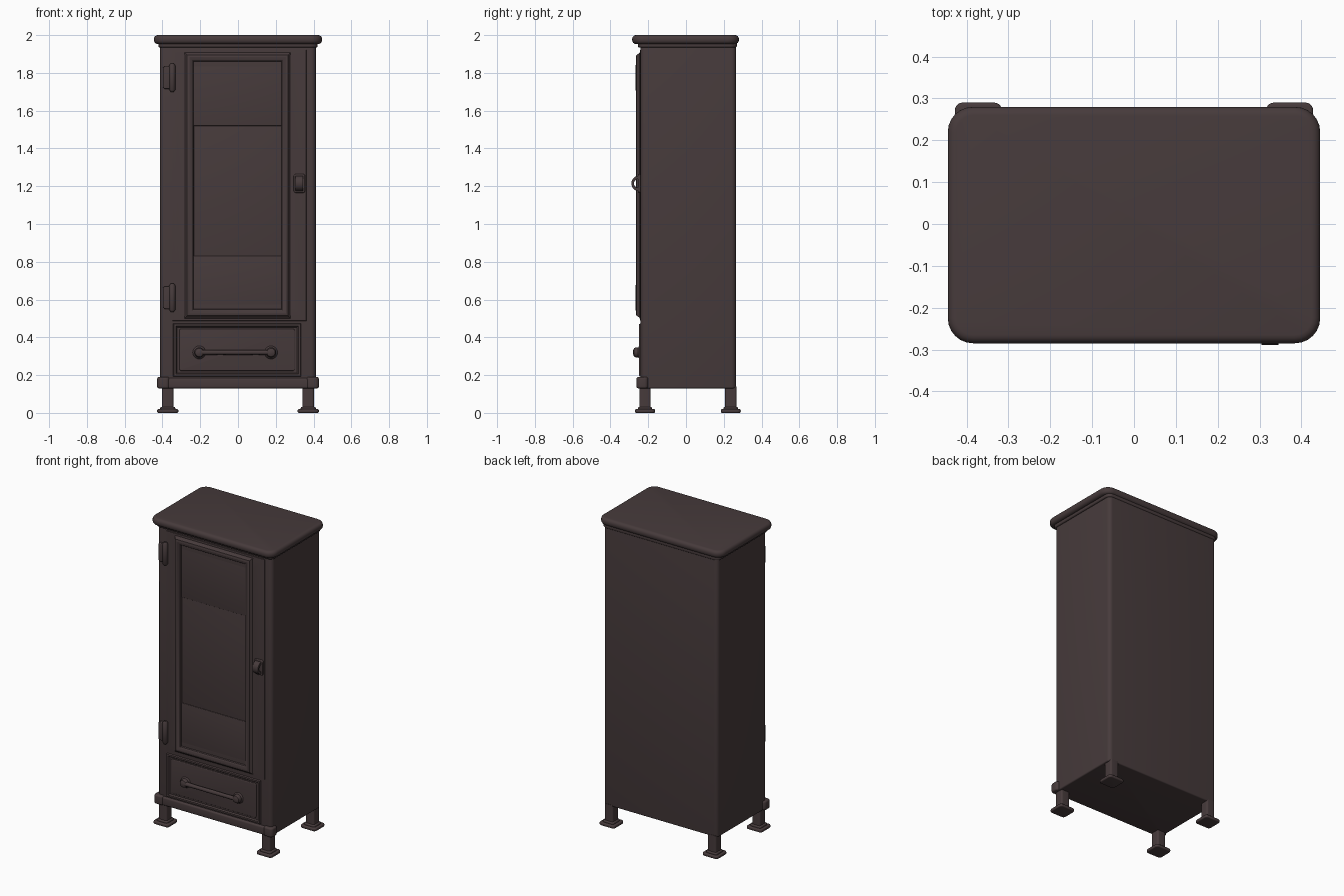
import bpy, bmesh, math
from mathutils import Vector

cube = bpy.data.objects.get("Cube")
if cube:
    bpy.data.objects.remove(cube, do_unlink=True)

COLOR = (0.062, 0.043, 0.044, 1)
paint = bpy.data.materials.new("dark brown")
paint.use_nodes = True
paint.diffuse_color = COLOR
bsdf = paint.node_tree.nodes["Principled BSDF"]
bsdf.inputs["Base Color"].default_value = COLOR
bsdf.inputs["Roughness"].default_value = 0.8


def finish(name, bm, angle=40):
    bmesh.ops.recalc_face_normals(bm, faces=bm.faces)
    mesh = bpy.data.meshes.new(name)
    bm.to_mesh(mesh)
    bm.free()
    ob = bpy.data.objects.new(name, mesh)
    bpy.context.collection.objects.link(ob)
    mesh.materials.append(paint)
    bpy.ops.object.select_all(action="DESELECT")
    ob.select_set(True)
    bpy.context.view_layer.objects.active = ob
    bpy.ops.object.shade_smooth_by_angle(angle=math.radians(angle))
    return ob


def box(name, low, high, corner=0.0, edge=0.0, axis=2):
    """Box with rounded corners along one axis and softened remaining edges."""
    low, high = Vector(low), Vector(high)
    bm = bmesh.new()
    bmesh.ops.create_cube(bm, size=1)
    for v in bm.verts:
        v.co = (low + high) / 2 + v.co * (high - low)
    if corner:
        along = [e for e in bm.edges
                 if abs((e.verts[0].co - e.verts[1].co)[axis]) > 1e-4]
        bmesh.ops.bevel(bm, geom=along, offset=corner, segments=6,
                        profile=0.5, affect="EDGES")
    if edge:
        rim = [e for e in bm.edges if e.calc_face_angle(0) > 0.8]
        bmesh.ops.bevel(bm, geom=rim, offset=edge, segments=4,
                        profile=0.5, affect="EDGES")
    return finish(name, bm)


def moulding(name, x0, x1, z0, z1, profile):
    """Rectangular frame facing front; profile is (inset, y) from outside in."""
    bm = bmesh.new()
    rings = []
    for d, y in profile:
        rings.append([bm.verts.new(p) for p in (
            (x0 + d, y, z0 + d), (x1 - d, y, z0 + d),
            (x1 - d, y, z1 - d), (x0 + d, y, z1 - d))])
    for a, b in zip(rings, rings[1:]):
        for i in range(4):
            j = (i + 1) % 4
            bm.faces.new((a[i], a[j], b[j], b[i]))
    return finish(name, bm, 30)


def lathe(name, center, profile, axis="Z", sides=20):
    """Round part from (radius, height) pairs, turned about the chosen axis."""
    bm = bmesh.new()
    rings = []
    for r, h in profile:
        ring = []
        for i in range(sides):
            a = math.tau * i / sides
            c, s = r * math.cos(a), r * math.sin(a)
            offset = {"Z": (c, s, h), "Y": (c, h, s), "X": (h, c, s)}[axis]
            ring.append(bm.verts.new(Vector(center) + Vector(offset)))
        rings.append(ring)
    for a, b in zip(rings, rings[1:]):
        for i in range(sides):
            j = (i + 1) % sides
            bm.faces.new((a[i], a[j], b[j], b[i]))
    bm.faces.new(rings[0])
    bm.faces.new(rings[-1])
    return finish(name, bm)


# Cabinet body and overhanging top
box("body", (-0.412, -0.24, 0.13), (0.412, 0.265, 1.97), 0.025, 0.008)
box("top", (-0.445, -0.285, 1.953), (0.445, 0.28, 2.0), 0.06, 0.02)
box("top_cove", (-0.422, -0.255, 1.935), (0.422, 0.27, 1.96), 0.035, 0.008)

# Bottom rail with front corner blocks
box("bottom_rail", (-0.415, -0.255, 0.13), (0.415, -0.2, 0.185), 0.02, 0.01)

# Legs with flared feet
for side, sx in (("right", -1), ("left", 1)):
    box(f"{side}_corner_block", (sx * 0.395 - 0.033, -0.262, 0.13),
        (sx * 0.395 + 0.033, -0.2, 0.19), 0.02, 0.01)
    for end, y in (("front", -0.217), ("back", 0.237)):
        x = sx * 0.372
        box(f"{end}_{side}_leg", (x - 0.03, y - 0.03, 0.015),
            (x + 0.03, y + 0.03, 0.14), 0.01)
        box(f"{end}_{side}_foot", (x - 0.056, y - 0.053, 0),
            (x + 0.056, y + 0.053, 0.02), 0.018, 0.007)
        box(f"{end}_{side}_foot_collar", (x - 0.04, y - 0.038, 0.012),
            (x + 0.04, y + 0.038, 0.032), 0.015, 0.008)

# Door with raised moulding around the window
moulding("door_edge", -0.35, 0.365, 0.485, 1.925,
         [(0, -0.235), (0.004, -0.243), (0.03, -0.247), (0.09, -0.247)])
moulding("window_moulding", -0.29, 0.285, 0.495, 1.915,
         [(0, -0.24), (0.012, -0.25), (0.02, -0.262), (0.032, -0.266),
          (0.044, -0.263), (0.052, -0.256), (0.056, -0.242), (0.056, -0.235)])

# Window panes in three tiers
for name, z0, z1, y in (("lower_pane", 0.54, 0.83, -0.245),
                        ("middle_pane", 0.82, 1.53, -0.242),
                        ("upper_pane", 1.52, 1.87, -0.247)):
    box(name, (-0.245, y, z0), (0.24, -0.23, z1), 0, 0.002)

# Drawer front with recessed border and bar handle
moulding("drawer_border", -0.345, 0.335, 0.19, 0.475,
         [(0, -0.235), (0.005, -0.25), (0.016, -0.25), (0.022, -0.241)])
box("drawer_front", (-0.31, -0.246, 0.222), (0.3, -0.23, 0.445), 0.01, 0.005, 1)
lathe("drawer_handle_bar", (0, -0.265, 0.32),
      [(0.014, -0.19), (0.012, -0.1), (0.013, 0), (0.012, 0.1), (0.014, 0.19)],
      "X", 12)
for side, x in (("right", -0.205), ("left", 0.175)):
    lathe(f"{side}_handle_knob", (x, -0.235, 0.32),
          [(0.038, 0), (0.036, -0.01), (0.027, -0.018), (0.027, -0.03),
           (0.022, -0.04), (0.01, -0.045)], "Y")

# Door hinges
for name, z in (("upper", 1.775), ("lower", 0.61)):
    box(f"{name}_hinge_plate", (-0.398, -0.256, z - 0.06),
        (-0.335, -0.23, z + 0.06), 0.015, 0.005, 1)
    lathe(f"{name}_hinge_pin", (-0.348, -0.252, z),
          [(0.008, -0.075), (0.016, -0.065), (0.016, 0.065), (0.008, 0.075)],
          sides=14)

# Door latch: plate and a curled loop
box("latch_plate", (0.295, -0.255, 1.165), (0.355, -0.235, 1.265), 0.012, 0.005, 1)
bm = bmesh.new()
steps, rings = 20, []
for i in range(steps):
    a = math.tau * i / steps
    c, s = math.cos(a), math.sin(a)
    rings.append([bm.verts.new((x, -0.255 + r * c, 1.215 + r * 1.15 * s))
                  for x, r in ((0.305, 0.02), (0.345, 0.02),
                               (0.345, 0.034), (0.305, 0.034))])
for i in range(steps):
    a, b = rings[i], rings[(i + 1) % steps]
    for k in range(4):
        m = (k + 1) % 4
        bm.faces.new((a[k], a[m], b[m], b[k]))
finish("latch_loop", bm)
